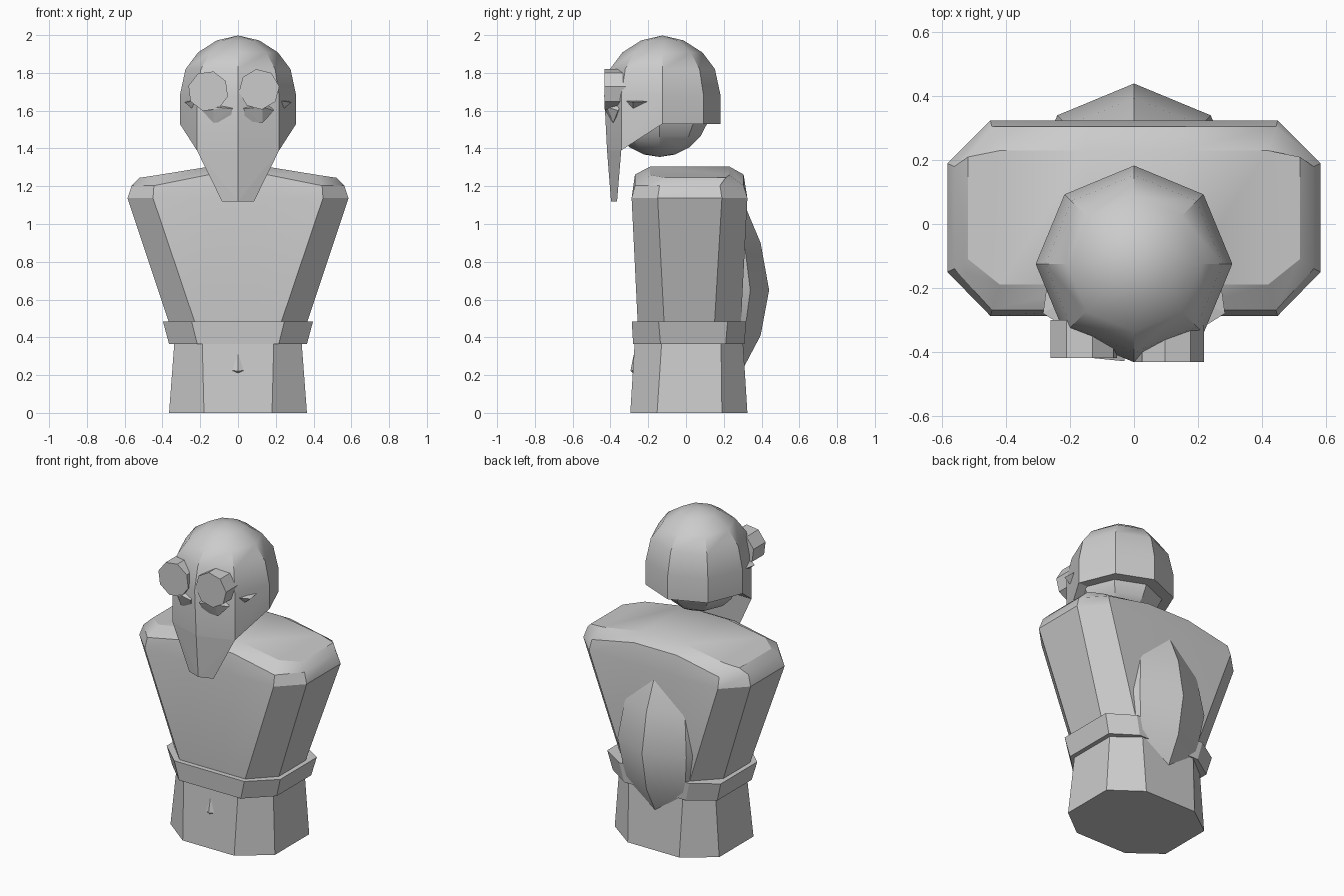
import bpy, bmesh, math
from mathutils import Vector, Matrix

if "Cube" in bpy.data.objects:
    bpy.data.objects.remove(bpy.data.objects["Cube"])

grey = bpy.data.materials.new("plain_grey")
grey.diffuse_color = (0.6, 0.6, 0.6, 1)
grey.use_nodes = True
grey.node_tree.nodes["Principled BSDF"].inputs["Base Color"].default_value = grey.diffuse_color


def finish(name, bm, smooth=True):
    bmesh.ops.recalc_face_normals(bm, faces=bm.faces)
    me = bpy.data.meshes.new(name)
    bm.to_mesh(me)
    bm.free()
    me.materials.append(grey)
    ob = bpy.data.objects.new(name, me)
    bpy.context.collection.objects.link(ob)
    if smooth:
        bpy.ops.object.select_all(action='DESELECT')
        ob.select_set(True)
        bpy.context.view_layer.objects.active = ob
        bpy.ops.object.shade_smooth_by_angle(angle=math.radians(30))
    return ob


def loft(bm, rings):
    """Join equal-length closed rings with quads; returns vertex rings."""
    vr = [[bm.verts.new(p) for p in r] for r in rings]
    n = len(rings[0])
    for a, b in zip(vr, vr[1:]):
        for i in range(n):
            j = (i + 1) % n
            bm.faces.new((a[i], a[j], b[j], b[i]))
    return vr


def hull(name, pts):
    bm = bmesh.new()
    vs = [bm.verts.new(p) for p in pts]
    r = bmesh.ops.convex_hull(bm, input=vs)
    loose = [v for v in bm.verts if not v.link_faces]
    bmesh.ops.delete(bm, geom=loose, context='VERTS')
    bmesh.ops.dissolve_limit(bm, angle_limit=0.02, verts=bm.verts, edges=bm.edges)
    return finish(name, bm, False)


def octagon(x, cx, y0, y1, c0, c1, z):
    """Chamfered rectangle section."""
    return [(-cx, y0, z), (cx, y0, z), (x, c0, z), (x, c1, z),
            (cx, y1, z), (-cx, y1, z), (-x, c1, z), (-x, c0, z)]


def slab(name, *sections):
    bm = bmesh.new()
    vr = loft(bm, [octagon(*s) for s in sections])
    bm.faces.new(vr[0])
    bm.faces.new(vr[-1])
    return finish(name, bm, False)


# lower body and belt
slab("lower_body", (.365, .18, -.295, .325, -.153, .19, 0),
     (.335, .19, -.27, .30, -.127, .185, .40))
slab("belt", (.365, .216, -.28, .31, -.135, .21, .365),
     (.397, .245, -.287, .318, -.145, .22, .483))


# chest with arched shoulders
def chest_ring(x, cx, m, y0, y1, c0, c1, zs, zc, zm):
    return [(-cx, y0, zc), (-m, y0, zm), (m, y0, zm), (cx, y0, zc),
            (x, c0, zs), (x, c1, zs),
            (cx, y1, zc), (m, y1, zm), (-m, y1, zm), (-cx, y1, zc),
            (-x, c1, zs), (-x, c0, zs)]


bm = bmesh.new()
vr = loft(bm, [
    chest_ring(.36, .222, .08, -.255, .29, -.115, .15, .46, .46, .46),
    chest_ring(.585, .45, .15, -.288, .325, -.15, .19, 1.137, 1.137, 1.137),
    chest_ring(.563, .445, .15, -.27, .305, -.14, .18, 1.203, 1.203, 1.262),
    chest_ring(.52, .42, .15, -.19, .23, -.11, .21, 1.245, 1.26, 1.304)])
bm.faces.new(vr[0])
t = vr[-1]
for a, b, c, d in ((0, 1, 8, 9), (1, 2, 7, 8), (2, 3, 6, 7), (3, 4, 5, 6), (0, 9, 10, 11)):
    bm.faces.new((t[a], t[b], t[c], t[d]))
finish("chest", bm)


# rounded eight-sided forms
def circle8(r, cy, z):
    return [(r * math.cos(i * math.pi / 4), cy + r * math.sin(i * math.pi / 4), z)
            for i in range(8)]


# back shell, mostly sunk in the body
bm = bmesh.new()
vr = loft(bm, [circle8(r, .10, z) for r, z in
               ((.20, .23), (.295, .41), (.34, .65), (.295, .90), (.215, 1.09))])
bm.faces.new(vr[0])
bm.faces.new(vr[-1])
finish("back_shell", bm)

# helmet with lowered face plate
HY, R = -.125, .308
low = circle8(R, HY, 1.53)
for i in (5, 6, 7):
    low[i] = (low[i][0], low[i][1], 1.39)
low[6] = (0, -.418, 1.39)
bm = bmesh.new()
vr = loft(bm, [low] + [circle8(r, HY, z) for r, z in
          ((.308, 1.68), (.278, 1.82), (.212, 1.908), (.112, 1.972))])
apex = bm.verts.new((0, HY, 1.998))
for i in range(8):
    bm.faces.new((vr[-1][i], vr[-1][(i + 1) % 8], apex))
b = vr[0]
for ids in ((0, 1, 2, 3, 4), (0, 4, 5, 7), (5, 6, 7)):
    bm.faces.new([b[i] for i in ids])
finish("helmet", bm)

# long tapering beak
hull("beak", [low[5], low[6], low[7], (-.085, -.365, 1.12), (.085, -.365, 1.12),
              (0, -.397, 1.12)])

# inner head ball
bm = bmesh.new()
bmesh.ops.create_uvsphere(bm, u_segments=8, v_segments=10, radius=.27,
                          matrix=Matrix.Translation((0, -.14, 1.625)))
finish("head_ball", bm)

# goggle lenses, set unevenly
for name, x, z, y0, y1, turn in (("left_lens", -.158, 1.703, -.42, -.30, 30),
                                 ("right_lens", .112, 1.713, -.432, -.31, 8)):
    pts = []
    for k in range(8):
        a = math.radians(turn + 45 * k)
        pts += [(x + .108 * math.cos(a), y, z + .108 * math.sin(a)) for y in (y0, y1)]
    hull(name, pts)

# mirrored cheek bumps and side spikes
for side, s in (("left", -1), ("right", 1)):
    hull(side + "_cheek", [(s * .03, -.43, 1.61), (s * .13, -.42, 1.62), (s * .19, -.36, 1.60),
                           (s * .04, -.40, 1.545), (s * .13, -.385, 1.535),
                           (s * .03, -.34, 1.64), (s * .17, -.33, 1.64)])
    hull(side + "_spike", [(s * .23, -.315, 1.65), (s * .285, -.28, 1.645),
                           (s * .27, -.17, 1.65), (s * .235, -.28, 1.605),
                           (s * .22, -.24, 1.66)])

# small front bump
hull("front_bump", [(0, -.265, .365), (-.045, -.275, .225), (.045, -.275, .225),
                    (0, -.294, .222), (0, -.275, .205)])
